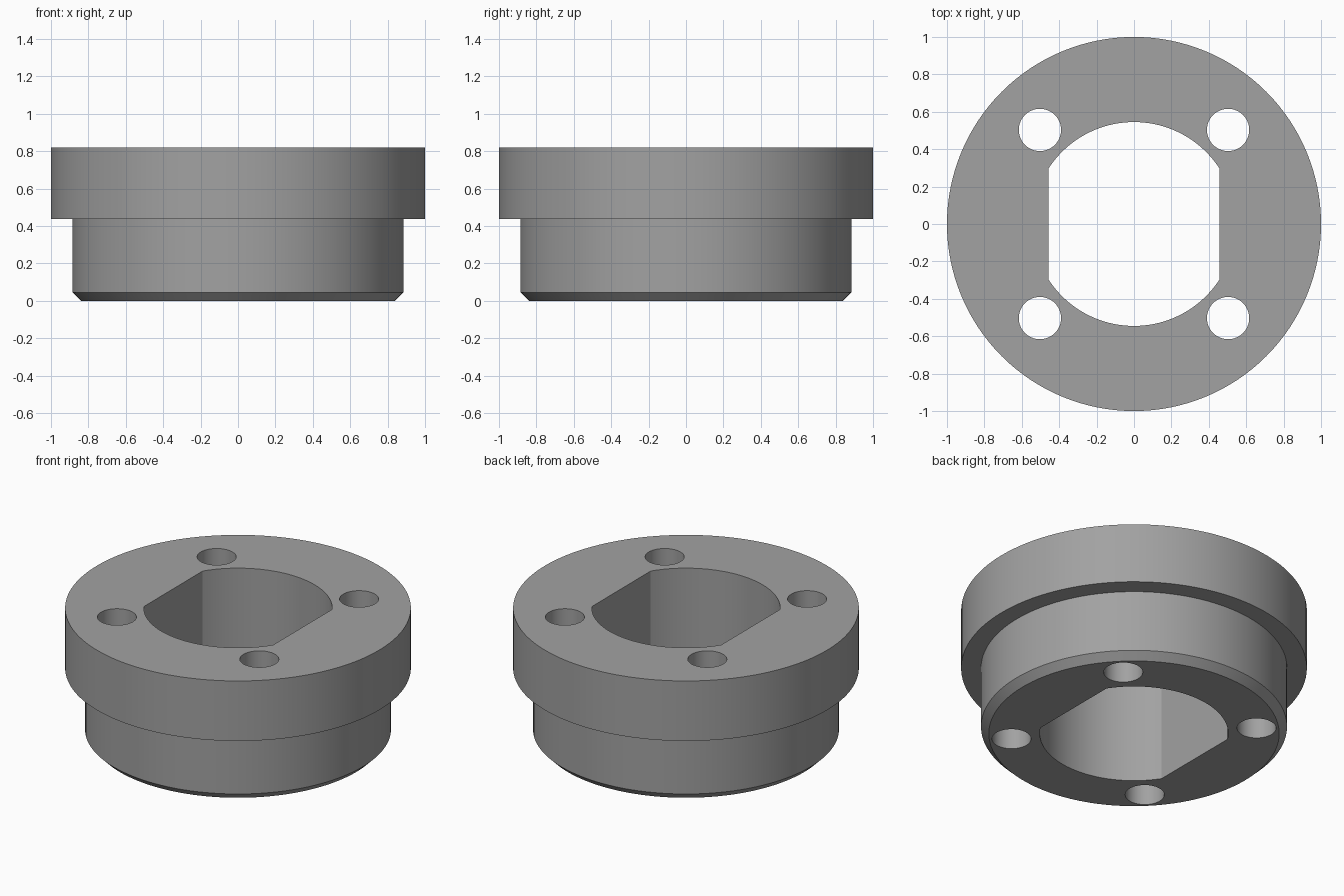
import bpy, bmesh, math

if "Cube" in bpy.data.objects:
    bpy.data.objects.remove(bpy.data.objects["Cube"])

SEGMENTS = 128


def make_prism(name, outline, z0, z1):
    """Extrude a closed xy outline between two heights."""
    bm = bmesh.new()
    base = bm.faces.new([bm.verts.new((x, y, z0)) for x, y in outline])
    top = bmesh.ops.extrude_face_region(bm, geom=[base])["geom"]
    moved = [v for v in top if isinstance(v, bmesh.types.BMVert)]
    bmesh.ops.translate(bm, verts=moved, vec=(0, 0, z1 - z0))
    return finish(name, bm)


def finish(name, bm):
    bmesh.ops.recalc_face_normals(bm, faces=bm.faces)
    mesh = bpy.data.meshes.new(name)
    bm.to_mesh(mesh)
    bm.free()
    obj = bpy.data.objects.new(name, mesh)
    bpy.context.collection.objects.link(obj)
    return obj


def arc(cx, cy, r, a0, a1, steps):
    return [(cx + r * math.cos(a0 + (a1 - a0) * i / steps),
             cy + r * math.sin(a0 + (a1 - a0) * i / steps)) for i in range(steps + 1)]


# Stepped round body: chamfered lower barrel and wider collar
profile = [(0.84, 0), (0.885, 0.045), (0.885, 0.437), (1, 0.437), (1, 0.82)]
bm = bmesh.new()
rings = []
for r, z in profile:
    rings.append([bm.verts.new((x, y, z))
                  for x, y in arc(0, 0, r, 0, 2 * math.pi, SEGMENTS)[:-1]])
for low, high in zip(rings, rings[1:]):
    for i in range(SEGMENTS):
        j = (i + 1) % SEGMENTS
        bm.faces.new((low[i], low[j], high[j], high[i]))
bm.faces.new(rings[0])
bm.faces.new(rings[-1])
body = finish("flanged_bushing", bm)

grey = bpy.data.materials.new("mid grey")
grey.diffuse_color = (0.36, 0.36, 0.36, 1)
grey.use_nodes = True
grey.node_tree.nodes["Principled BSDF"].inputs["Base Color"].default_value = grey.diffuse_color
body.data.materials.append(grey)

# Central bore with two flat sides
bore_r, flat_x = 0.545, 0.457
a = math.acos(flat_x / bore_r)
outline = (arc(0, 0, bore_r, a, math.pi - a, 40)
           + arc(0, 0, bore_r, math.pi + a, 2 * math.pi - a, 40))
cutters = [make_prism("bore_cutter", outline, -0.2, 1.1)]

# Four bolt holes
for sx in (-1, 1):
    for sy in (-1, 1):
        circle = arc(sx * 0.503, sy * 0.503, 0.113, 0, 2 * math.pi, 48)[:-1]
        cutters.append(make_prism("bolt_hole_cutter", circle, -0.2, 1.1))

# Cut the openings, then discard the cutters
bpy.context.view_layer.objects.active = body
body.select_set(True)
for cutter in cutters:
    cutter.hide_render = True
    mod = body.modifiers.new("cut", 'BOOLEAN')
    mod.operation = 'DIFFERENCE'
    mod.solver = 'EXACT'
    mod.object = cutter
    bpy.ops.object.modifier_apply(modifier=mod.name)
    bpy.data.objects.remove(cutter, do_unlink=True)

bpy.ops.object.shade_smooth_by_angle(angle=math.radians(30))
